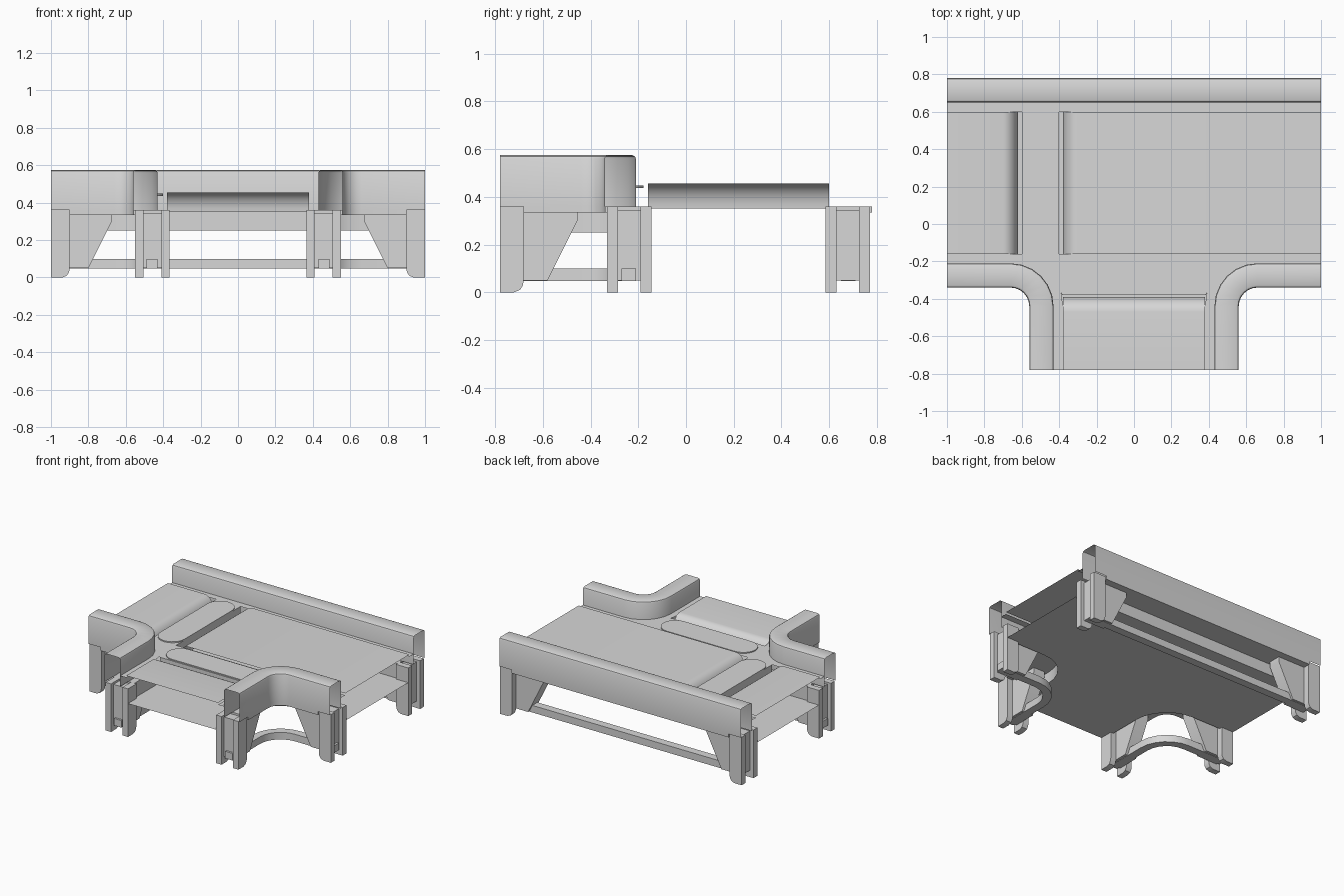
import bpy, bmesh, math

if "Cube" in bpy.data.objects:
    bpy.data.objects.remove(bpy.data.objects["Cube"], do_unlink=True)

GREY = (0.68, 0.68, 0.68, 1)
mat = bpy.data.materials.new("light_grey")
mat.use_nodes = True
mat.diffuse_color = GREY
mat.node_tree.nodes["Principled BSDF"].inputs["Base Color"].default_value = GREY


def finish(name, bm, sheet=False, angle=30):
    """Turn a bmesh into an object; open sheets get their normals facing up."""
    bmesh.ops.recalc_face_normals(bm, faces=bm.faces)
    if sheet and sum(f.normal.z * f.calc_area() for f in bm.faces) < 0:
        bmesh.ops.reverse_faces(bm, faces=bm.faces)
    mesh = bpy.data.meshes.new(name)
    bm.to_mesh(mesh)
    bm.free()
    mesh.materials.append(mat)
    obj = bpy.data.objects.new(name, mesh)
    bpy.context.collection.objects.link(obj)
    bpy.ops.object.select_all(action="DESELECT")
    obj.select_set(True)
    bpy.context.view_layer.objects.active = obj
    bpy.ops.object.shade_smooth_by_angle(angle=math.radians(angle))


def loft(name, rings, closed, **kw):
    """Bridge matching rows of points; closed rows also get end caps."""
    bm = bmesh.new()
    rows = [[bm.verts.new(p) for p in ring] for ring in rings]
    n = len(rows[0])
    for a, b in zip(rows, rows[1:]):
        for i in range(n if closed else n - 1):
            j = (i + 1) % n
            bm.faces.new((a[i], a[j], b[j], b[i]))
    if closed:
        bm.faces.new(rows[0])
        bm.faces.new(rows[-1])
    finish(name, bm, sheet=not closed, **kw)


# Tracks are described by their offset r from the outside of each rail
CX, CY, FRONT, BACK = 0.66, -0.44, -0.78, 0.88


def back_path(r, trim):
    return [(-1 + trim, BACK - r), (1 - trim, BACK - r)]


def corner_path(side):
    def path(r, trim):
        arc = [math.radians(90 + 90 * i / 6) for i in range(7)]
        pts = [(1 - trim, CY + r)]
        pts += [(CX + r * math.cos(a), CY + r * math.sin(a)) for a in arc]
        pts.append((CX - r, FRONT + trim))
        return [(side * x, y) for x, y in pts]
    return path


def sweep(name, path, section, closed, trim=0.0):
    lines = [[(x, y, z) for x, y in path(r, trim)] for r, z in section]
    loft(name, list(zip(*lines)), closed)


def box_section(r0, r1, z0, z1):
    return [(r0, z0), (r1, z0), (r1, z1), (r0, z1)]


RAIL = [(0.1, 0.36), (0.1, 0.56), (0.104, 0.569), (0.114, 0.574),
        (0.216, 0.574), (0.226, 0.569), (0.23, 0.56), (0.23, 0.36)]
EDGE = 0.28

# Guard rails with their trays, skirts, ledges and lower tie bars
tracks = {"back": back_path, "left": corner_path(1), "right": corner_path(-1)}
for label, path in tracks.items():
    sweep(label + "_guard_rail", path, RAIL, False)
    sweep(label + "_ledge", path, [(0.23, 0.44), (EDGE, 0.44)], False)
    sweep(label + "_tray", path, box_section(0.1, EDGE, 0.335, 0.36), True, 0.1)
    sweep(label + "_skirt", path, box_section(0.272, EDGE, 0.25, 0.35), True, 0.005)
    bar_trim = 0.05 if label == "back" else 0.015
    sweep(label + "_tie_bar", path, box_section(0.17, 0.23, 0.047, 0.1), True, bar_trim)

# Leg pairs and gussets at every open rail end
LEG = [(0, 0), (0.06, 0), (0.085, 0.01), (0.097, 0.03), (0.1, 0.05),
       (0.1, 0.36), (0, 0.36)]
GUSSET = [(0.03, 0.05), (0.2, 0.05), (0.325, 0.3), (0.325, 0.345), (0.03, 0.345)]
ends = {
    "back": lambda u, r: (1 - u, BACK - r),
    "side": lambda u, r: (1 - u, CY + r),
    "front": lambda u, r: (CX - r, FRONT + u),
}


def slab(name, profile, place, side, r0, r1):
    rings = []
    for r in (r0, r1):
        spots = [(place(u, r), z) for u, z in profile]
        rings.append([(side * p[0], p[1], z) for p, z in spots])
    loft(name, rings, True)


for label, place in ends.items():
    for side, hand in ((1, "left"), (-1, "right")):
        prefix = f"{hand}_{label}_"
        slab(prefix + "outer_leg", LEG, place, side, 0.11, 0.155)
        slab(prefix + "inner_leg", LEG, place, side, 0.25, 0.295)
        slab(prefix + "gusset", GUSSET, place, side, 0.155, 0.25)


# Flat sheets: the floor under everything and the platform round the pads
def plate(name, outline, z):
    bm = bmesh.new()
    bm.faces.new([bm.verts.new((x, y, z)) for x, y in outline])
    finish(name, bm, sheet=True)


Y0, Y1, W = -0.16, 0.6, 0.38
left_edge = tracks["left"](EDGE, 0)
right_edge = tracks["right"](EDGE, 0)
plate("floor", left_edge + right_edge[::-1] + back_path(EDGE, 0), 0.25)

near = [p for p in left_edge[1:] if p[1] > -0.38] + [(W + 0.004, -0.38)]
plate("front_platform", near + [(-x, y) for x, y in near[::-1]], 0.44)
loft("front_platform_wall",
     [[(-W, -0.38, z), (W, -0.38, z)] for z in (0.35, 0.44)], False)
side_section = [(-0.6, 0.35), (-0.6, 0.44), (-0.4, 0.44), (-0.4, 0.35)]
loft("side_platform", [[(x, y, z) for x, z in side_section] for y in (Y0, Y1)], False)


# Belts: flat run that rolls down at its inner end
def belt(name, start, end, a, b, along_x):
    d = 1 if end > start else -1
    turn = [math.radians(90 * i / 8) for i in range(9)]
    run = [(start, 0.455)]
    run += [(end + d * 0.08 * (math.sin(t) - 1), 0.35 + 0.105 * math.cos(t))
            for t in turn]
    rings = [[(u, v, z) if along_x else (v, u, z) for v in (a, b)] for u, z in run]
    loft(name, rings, False, angle=40)


belt("right_belt", -1, -0.62, Y0, Y1, True)
belt("left_belt", 1, -0.38, Y0, Y1, True)
belt("branch_belt", FRONT, -0.39, -W, W, False)


# Rounded transfer pads
def pad(name, cx, cy, half, radius, along_x):
    ring = []
    for k in range(2):
        shift = (half - radius) * (1 - 2 * k)
        for i in range(13):
            a = math.radians(-90 + 180 * k + 15 * i)
            ring.append((shift + radius * math.cos(a), radius * math.sin(a)))
    flat = [(cx + u, cy + v) if along_x else (cx - v, cy + u) for u, v in ring]
    loft(name, [[(x, y, z) for x, y in flat] for z in (0.436, 0.448)], True)


pad("side_transfer_pad", -0.5, 0.22, 0.38, 0.1, False)
pad("front_transfer_pad", 0, -0.276, 0.38, 0.098, True)
